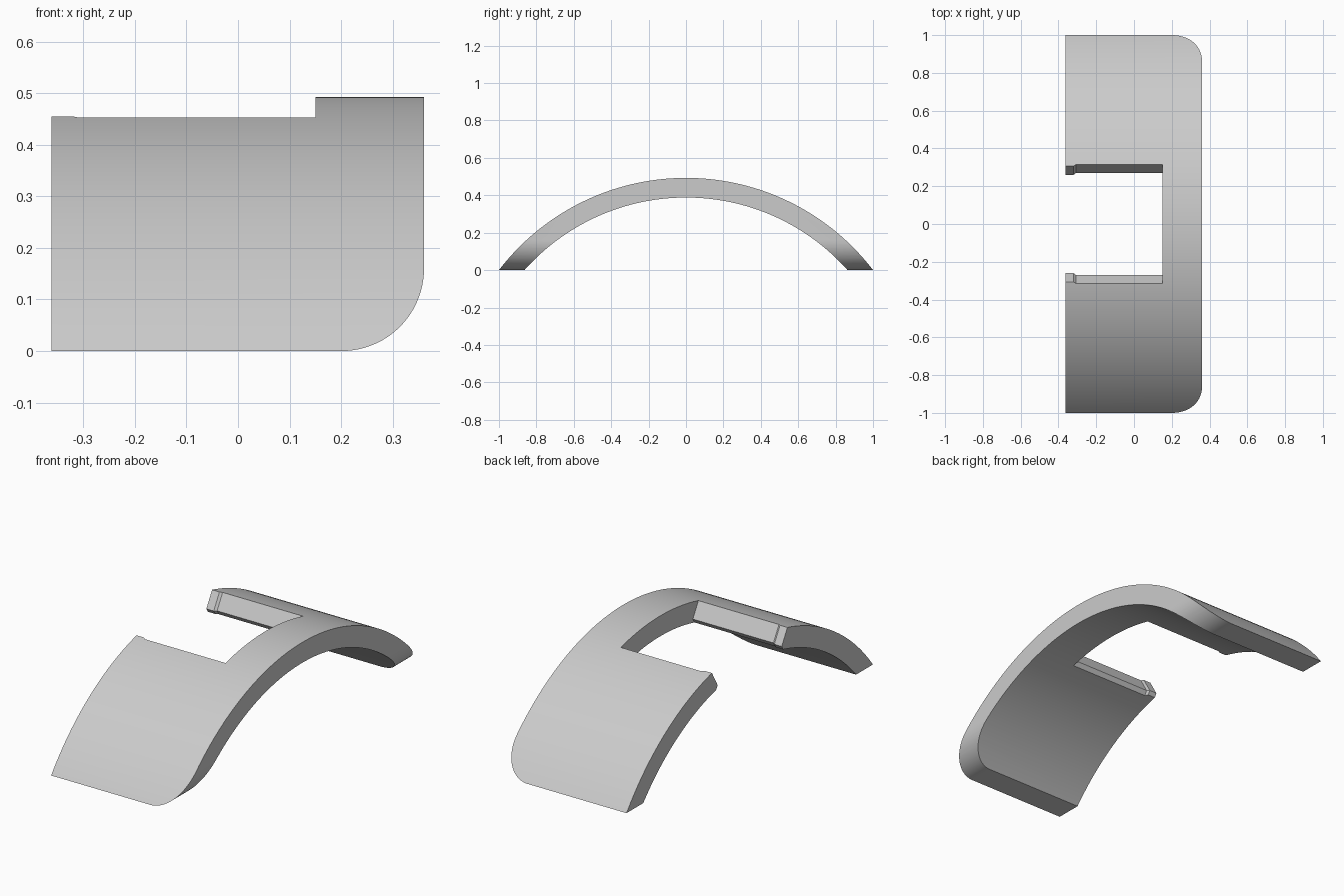
import bpy, bmesh, math

cube = bpy.data.objects.get("Cube")
if cube:
    bpy.data.objects.remove(cube, do_unlink=True)

grey = bpy.data.materials.new("light_grey")
grey.use_nodes = True
COLOR = (0.6, 0.6, 0.6, 1)
grey.diffuse_color = COLOR
grey.node_tree.nodes["Principled BSDF"].inputs["Base Color"].default_value = COLOR


def loft(name, sections):
    """Closed solid through a list of matching rings of points."""
    bm = bmesh.new()
    rings = [[bm.verts.new(p) for p in ring] for ring in sections]
    n = len(rings[0])
    for a, b in zip(rings, rings[1:]):
        for i in range(n):
            j = (i + 1) % n
            bm.faces.new((a[i], a[j], b[j], b[i]))
    bm.faces.new(rings[0])
    bm.faces.new(rings[-1])
    bmesh.ops.recalc_face_normals(bm, faces=bm.faces)
    mesh = bpy.data.meshes.new(name)
    bm.to_mesh(mesh)
    bm.free()
    mesh.materials.append(grey)
    obj = bpy.data.objects.new(name, mesh)
    bpy.context.collection.objects.link(obj)
    return obj


def boolean(target, cutter, operation):
    mod = target.modifiers.new(operation.lower(), 'BOOLEAN')
    mod.operation = operation
    mod.solver = 'EXACT'
    mod.object = cutter
    bpy.context.view_layer.objects.active = target
    bpy.ops.object.modifier_apply(modifier=mod.name)
    bpy.data.objects.remove(cutter, do_unlink=True)


# Curved band: concentric arcs swept along x, running past the ground
OUTER, INNER, CENTRE_Z = 1.2607, 1.1557, -0.7677
STEPS, SPAN = 96, math.radians(60)
angles = [SPAN * (2 * i / STEPS - 1) for i in range(STEPS + 1)]
profile = [(OUTER * math.sin(a), CENTRE_Z + OUTER * math.cos(a)) for a in angles]
profile += [(INNER * math.sin(a), CENTRE_Z + INNER * math.cos(a)) for a in reversed(angles)]
band = loft("curved_band", [[(x, y, z) for y, z in profile] for x in (-0.5, 0.5)])

# Side outline with one rounded lower corner trims the band
LEFT, RIGHT, R = -0.362, 0.361, 0.16
outline = [(LEFT, 0), (LEFT, 0.8), (RIGHT, 0.8)]
for i in range(25):
    a = math.pi / 2 * i / 24
    outline.append((RIGHT - R + R * math.cos(a), R - R * math.sin(a)))
trim = loft("outline_trim", [[(x, y, z) for x, z in outline] for y in (-1.5, 1.5)])
boolean(band, trim, 'INTERSECT')

# Open slot with bevelled walls that step inwards near the mouth
half = [(0.400, 0.6), (0.270, 0.375), (0.379, 0.2)]


def slot_section(x, step):
    right = [(x, y - step, z) for y, z in half]
    return right + [(x, -y, z) for x, y, z in reversed(right)]


slot = loft("slot_cutter", [slot_section(-0.5, 0.01), slot_section(-0.32, 0.01),
                            slot_section(-0.308, 0), slot_section(0.15, 0)])
boolean(band, slot, 'DIFFERENCE')

bpy.ops.object.select_all(action='DESELECT')
band.select_set(True)
bpy.context.view_layer.objects.active = band
bpy.ops.object.shade_smooth_by_angle(angle=math.radians(25))
